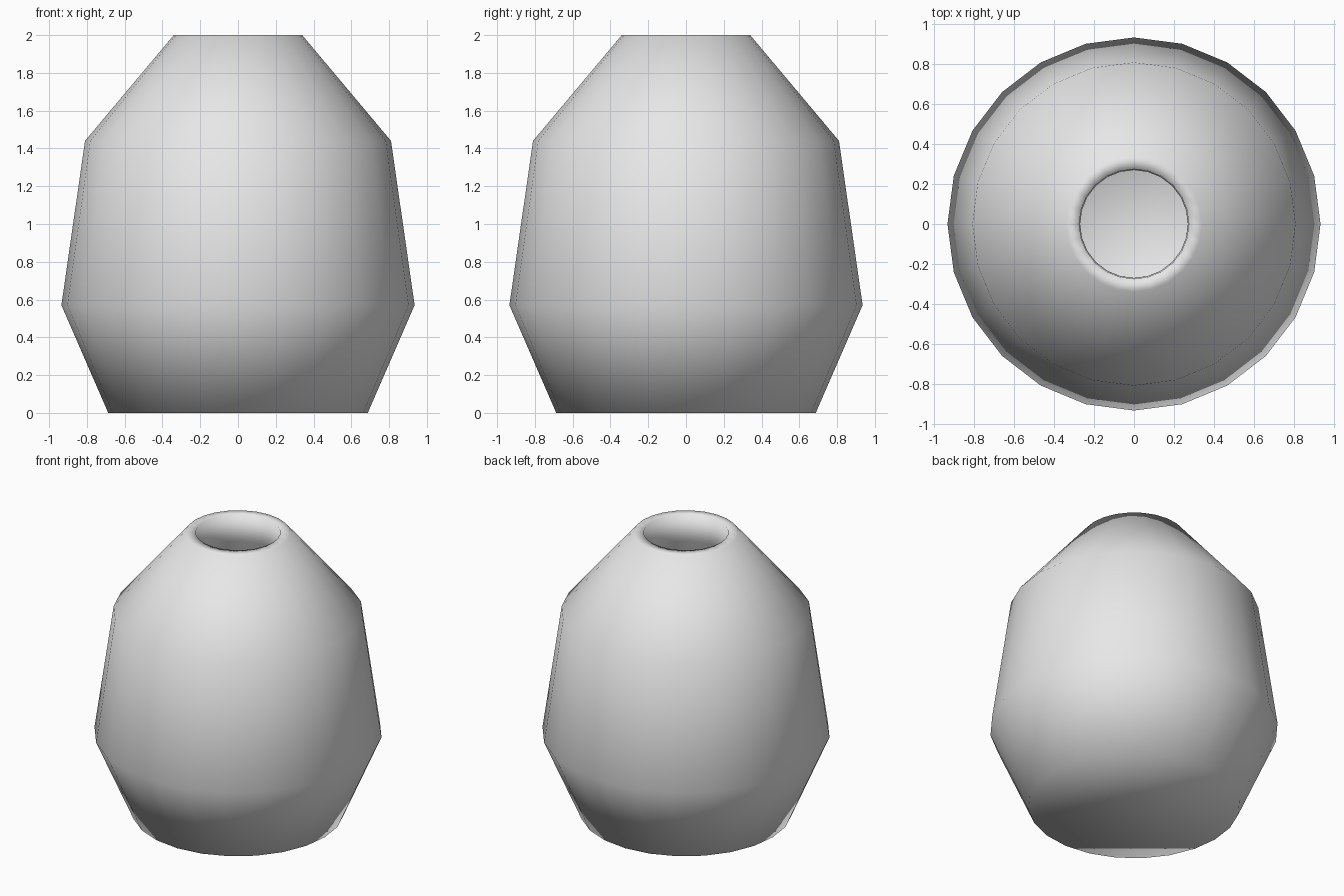
import bpy, bmesh, math

if "Cube" in bpy.data.objects:
    bpy.data.objects.remove(bpy.data.objects["Cube"])

SIDES = 24

# plain grey clay
clay = bpy.data.materials.new("light_grey_clay")
clay.diffuse_color = (0.8, 0.8, 0.8, 1)
clay.use_nodes = True
clay.node_tree.nodes["Principled BSDF"].inputs["Base Color"].default_value = clay.diffuse_color

# closed wall profile (radius, height): outside, rim, neck, hollow inside
profile = [(0.687, 0), (0.935, 0.57), (0.81, 1.44), (0.34, 2.0),
           (0.275, 2.0), (0.27, 1.81), (0.65, 1.36), (0.77, 0.59), (0.6, 0.16)]


def lathe(name, points):
    """Spin a profile round z and cap both ends."""
    bm = bmesh.new()
    rings = []
    for r, z in points:
        rings.append([bm.verts.new((r * math.cos(a), r * math.sin(a), z))
                      for a in (2 * math.pi * i / SIDES for i in range(SIDES))])
    for low, high in zip(rings, rings[1:]):
        for i in range(SIDES):
            j = (i + 1) % SIDES
            bm.faces.new((low[i], low[j], high[j], high[i]))
    bm.faces.new(rings[0][::-1])   # underside
    bm.faces.new(rings[-1])        # inside floor
    bmesh.ops.recalc_face_normals(bm, faces=bm.faces)
    for f in bm.faces:
        f.smooth = True
    mesh = bpy.data.meshes.new(name)
    bm.to_mesh(mesh)
    bm.free()
    mesh.materials.append(clay)
    obj = bpy.data.objects.new(name, mesh)
    bpy.context.collection.objects.link(obj)
    return obj


# hollow vase body
lathe("vase", profile)
